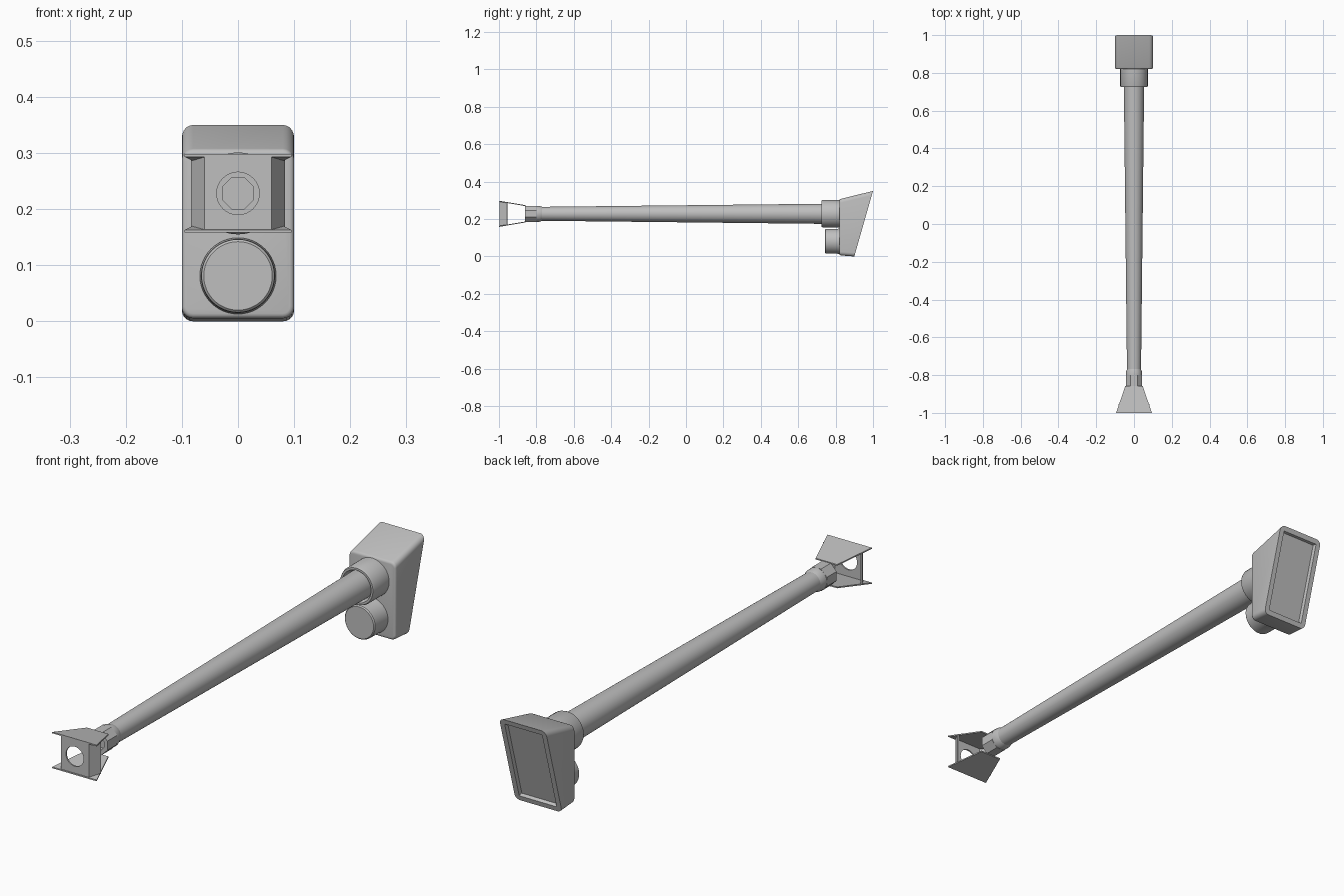
import bpy, bmesh, math
from mathutils import Vector

if "Cube" in bpy.data.objects:
    bpy.data.objects.remove(bpy.data.objects["Cube"])

grey = bpy.data.materials.new("mid grey")
grey.diffuse_color = (0.52, 0.52, 0.52, 1)
grey.use_nodes = True
grey.node_tree.nodes["Principled BSDF"].inputs["Base Color"].default_value = grey.diffuse_color
AXIS_Z = 0.228


def finish(name, bm, smooth=True):
    bmesh.ops.recalc_face_normals(bm, faces=bm.faces)
    me = bpy.data.meshes.new(name)
    bm.to_mesh(me)
    bm.free()
    me.materials.append(grey)
    ob = bpy.data.objects.new(name, me)
    bpy.context.collection.objects.link(ob)
    if smooth:
        bpy.ops.object.select_all(action='DESELECT')
        ob.select_set(True)
        bpy.context.view_layer.objects.active = ob
        bpy.ops.object.shade_smooth_by_angle(angle=math.radians(32))
    return ob


def lathe(name, profile, z=AXIS_Z, n=48, turn=0.0, smooth=True):
    """Closed turned part along y from (y, radius) pairs."""
    bm = bmesh.new()
    rings = []
    for y, r in profile:
        angles = [turn + 2 * math.pi * i / n for i in range(n)]
        rings.append([bm.verts.new((r * math.cos(a), y, z + r * math.sin(a))) for a in angles])
    for a, b in zip(rings, rings[1:]):
        for i in range(n):
            j = (i + 1) % n
            bm.faces.new((a[i], a[j], b[j], b[i]))
    bm.faces.new(rings[0])
    bm.faces.new(rings[-1])
    return finish(name, bm, smooth)


def slab(name, points, offset):
    """Flat polygon thickened by an offset vector."""
    bm = bmesh.new()
    face = bm.faces.new([bm.verts.new(p) for p in points])
    ext = bmesh.ops.extrude_face_region(bm, geom=[face], use_keep_orig=True)
    moved = [v for v in ext["geom"] if isinstance(v, bmesh.types.BMVert)]
    bmesh.ops.translate(bm, verts=moved, vec=offset)
    return finish(name, bm, False)


# Tapered main tube, rear collar and round knob
lathe("main_tube", [(-0.80, 0.037), (-0.70, 0.038), (0.76, 0.054)])
lathe("rear_collar", [(0.745, 0.054), (0.725, 0.062), (0.725, 0.070),
                      (0.732, 0.073), (0.84, 0.073)])
lathe("lower_knob", [(0.742, 0.061), (0.746, 0.065), (0.755, 0.066),
                     (0.808, 0.066), (0.816, 0.068), (0.83, 0.068)], z=0.081)

# Faceted front sleeve with a shallow bore, and the ring joining it to the tube
lathe("front_sleeve", [(-0.835, 0.030), (-0.86, 0.030), (-0.86, 0.0465), (-0.80, 0.0465)],
      n=8, turn=math.pi / 8, smooth=False)
lathe("sleeve_ring", [(-0.805, 0.043), (-0.785, 0.043), (-0.768, 0.037)])

# Wedge housing with rounded edges and a recessed rear panel
bm = bmesh.new()
outline = [(0.82, 0.006), (0.90, 0.0), (1.0, 0.35), (0.82, 0.306)]
sides = [[bm.verts.new((x, y, z)) for y, z in outline] for x in (-0.1, 0.1)]
bm.faces.new(sides[0])
bm.faces.new(sides[1])
for i in range(4):
    j = (i + 1) % 4
    bm.faces.new((sides[0][i], sides[0][j], sides[1][j], sides[1][i]))
bmesh.ops.recalc_face_normals(bm, faces=bm.faces)
long_edges = [e for e in bm.edges
              if abs(e.verts[0].co.x - e.verts[1].co.x) < 1e-4
              and min(v.co.y for v in e.verts) < 0.83 < max(v.co.y for v in e.verts)]
bmesh.ops.bevel(bm, geom=long_edges, offset=0.02, segments=5, profile=0.5, affect='EDGES')
bm.normal_update()
front = min(bm.faces, key=lambda f: f.calc_center_median().y)
bmesh.ops.bevel(bm, geom=list(front.edges), offset=0.008, segments=3, profile=0.5, affect='EDGES')
bm.normal_update()
back = max(bm.faces, key=lambda f: f.normal.y * f.calc_area())
bmesh.ops.inset_region(bm, faces=[back], thickness=0.020)
bmesh.ops.inset_region(bm, faces=[back], thickness=0.004, depth=-0.012)
finish("rear_housing", bm)

# Flared top and bottom plates of the front bracket
for side, label in ((1, "top"), (-1, "bottom")):
    zf, zb = AXIS_Z + side * 0.070, AXIS_Z + side * 0.046
    slab(label + "_flare_plate",
         [(-0.095, -1, zf), (0.095, -1, zf), (0.046, -0.858, zb), (-0.046, -0.858, zb)],
         Vector((0, 0, -side * 0.005)))

# Swept side vanes between the flared plates
for s, label in ((-1, "left"), (1, "right")):
    slab(label + "_vane",
         [(s * 0.060, -0.998, AXIS_Z - 0.067), (s * 0.084, -0.957, AXIS_Z - 0.060),
          (s * 0.084, -0.957, AXIS_Z + 0.060), (s * 0.060, -0.998, AXIS_Z + 0.067)],
         Vector((-s * 0.005, 0.002, 0)))

# Front plate with a round opening
bm = bmesh.new()
n = 32
loops = []
for y in (-0.998, -0.992):
    inner, outer = [], []
    for i in range(n):
        c, s = math.cos(2 * math.pi * i / n), math.sin(2 * math.pi * i / n)
        m = max(abs(c), abs(s))
        inner.append(bm.verts.new((0.038 * c, y, AXIS_Z + 0.038 * s)))
        outer.append(bm.verts.new((0.060 * c / m, y, AXIS_Z + 0.066 * s / m)))
    loops.append((inner, outer))
(fi, fo), (bi, bo) = loops
for i in range(n):
    j = (i + 1) % n
    for a, b in ((fi, fo), (bo, bi), (fo, bo), (bi, fi)):
        bm.faces.new((a[i], a[j], b[j], b[i]))
finish("front_plate", bm, False)
